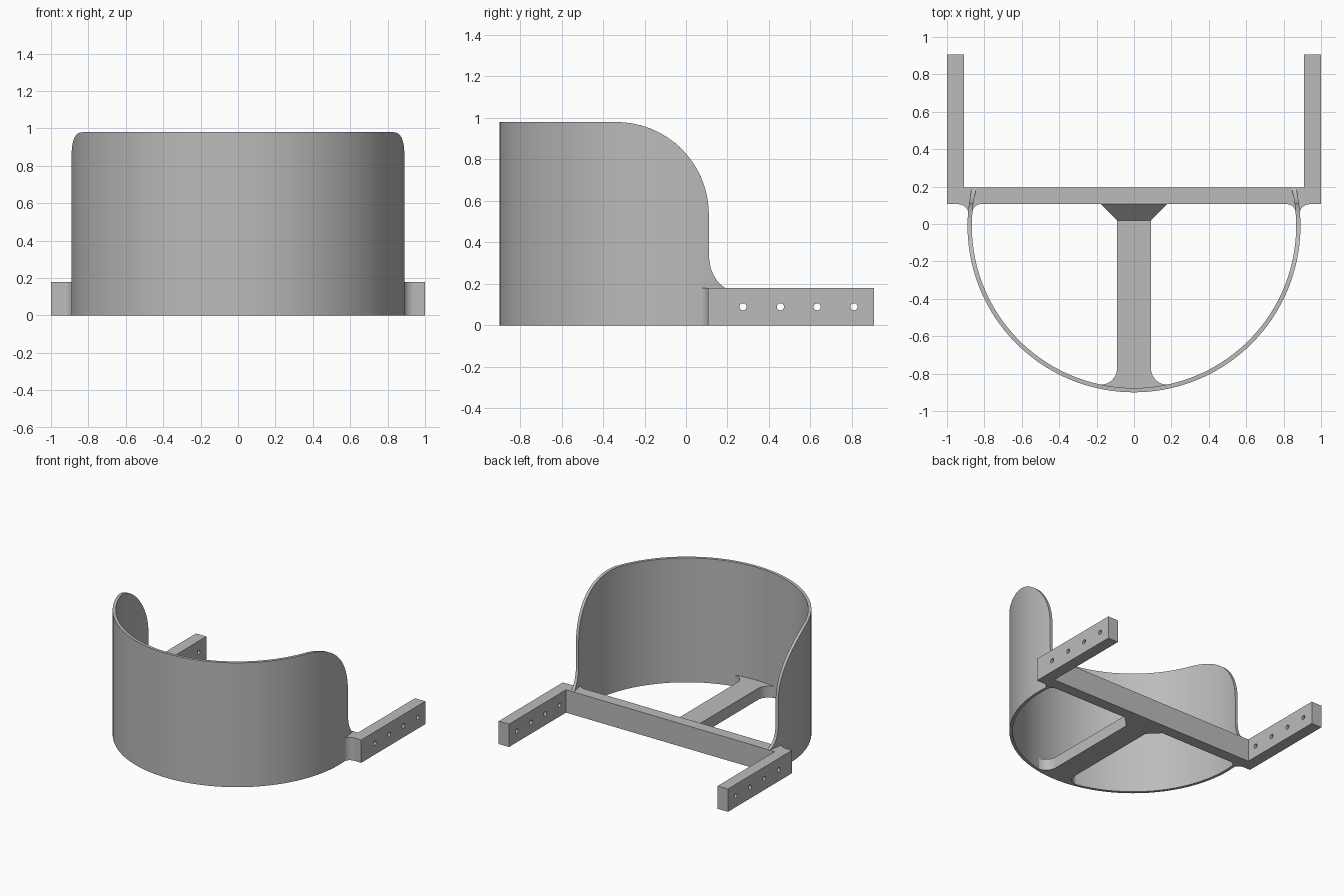
import bpy, bmesh, math
from mathutils import Matrix

cube = bpy.data.objects.get("Cube")
if cube:
    bpy.data.objects.remove(cube, do_unlink=True)

grey = bpy.data.materials.new("plain_grey")
grey.use_nodes = True
tone = (0.5, 0.5, 0.5, 1)
grey.diffuse_color = tone
grey.node_tree.nodes["Principled BSDF"].inputs["Base Color"].default_value = tone

BAR_Y, BAR_BACK, BAR_H = 0.106, 0.195, 0.18
CY, R_OUT, R_IN = -0.01, 0.89, 0.867


def finish(obj, mirror=False):
    bpy.ops.object.select_all(action='DESELECT')
    obj.select_set(True)
    bpy.context.view_layer.objects.active = obj
    obj.data.materials.clear()
    obj.data.materials.append(grey)
    bpy.ops.object.shade_smooth_by_angle(angle=math.radians(30))
    if mirror:
        obj.modifiers.new("mirror", 'MIRROR')
    return obj


def mesh_object(name, bm, mirror=False):
    bmesh.ops.recalc_face_normals(bm, faces=bm.faces)
    me = bpy.data.meshes.new(name)
    bm.to_mesh(me)
    bm.free()
    obj = bpy.data.objects.new(name, me)
    bpy.context.collection.objects.link(obj)
    return finish(obj, mirror)


def plate(name, loops, thickness, matrix, mirror=False):
    """Extruded flat outline; extra loops become holes."""
    cu = bpy.data.curves.new(name, 'CURVE')
    cu.dimensions = '2D'
    cu.fill_mode = 'BOTH'
    cu.extrude = thickness / 2
    for pts in loops:
        sp = cu.splines.new('POLY')
        sp.points.add(len(pts) - 1)
        for p, (u, v) in zip(sp.points, pts):
            p.co = (u, v, 0, 1)
        sp.use_cyclic_u = True
    obj = bpy.data.objects.new(name, cu)
    bpy.context.collection.objects.link(obj)
    bpy.ops.object.select_all(action='DESELECT')
    obj.select_set(True)
    bpy.context.view_layer.objects.active = obj
    bpy.ops.object.convert(target='MESH')
    obj = bpy.context.object
    bm = bmesh.new()
    bm.from_mesh(obj.data)
    bmesh.ops.transform(bm, matrix=matrix, verts=bm.verts)
    bmesh.ops.remove_doubles(bm, verts=bm.verts, dist=1e-5)
    bmesh.ops.recalc_face_normals(bm, faces=bm.faces)
    bm.to_mesh(obj.data)
    bm.free()
    return finish(obj, mirror)


def arc(cx, cy, r, start, end, n=10):
    return [(cx + r * math.cos(math.radians(start + (end - start) * i / n)),
             cy + r * math.sin(math.radians(start + (end - start) * i / n)))
            for i in range(n + 1)]


def on_floor(height):
    return Matrix.Translation((0, 0, height / 2))


# Curved shell: rounded shoulder, straight edge, then a concave foot
EDGE_Y, TOP, SHOULDER = 0.11, 0.98, 0.445


def shell_height(y):
    if y > EDGE_Y + 1e-5:
        k = min(1, (0.25 - y) / 0.14)
        return 0.34 - 0.177 * math.sqrt(1 - k * k)
    d = max(0, y - (EDGE_Y - SHOULDER))
    return TOP - SHOULDER + math.sqrt(max(0, SHOULDER ** 2 - d * d))


def shell_points(r):
    jump = math.asin((EDGE_Y - CY) / r)
    end = math.asin((0.19 - CY) / r)
    front = -math.pi / 2
    angles = [front + (jump - front) * math.sin(i / 60 * math.pi / 2) for i in range(61)]
    angles += [jump + 2e-4 + (end - jump - 2e-4) * i / 10 for i in range(11)]
    return [(r * math.cos(a), CY + r * math.sin(a)) for a in angles]


bm = bmesh.new()
columns = []
for (xo, yo), (xi, yi) in zip(shell_points(R_OUT), shell_points(R_IN)):
    base = 0 if yo < EDGE_Y + 1e-5 else BAR_H / 2
    columns.append([bm.verts.new(c) for c in (
        (xo, yo, base), (xo, yo, shell_height(yo)),
        (xi, yi, shell_height(yi)), (xi, yi, base))])
for a, b in zip(columns, columns[1:]):
    for i in range(4):
        j = (i + 1) % 4
        bm.faces.new((a[i], a[j], b[j], b[i]))
bm.faces.new(columns[-1])
mesh_object("curved_shell", bm, mirror=True)

# Rear crossbar
plate("crossbar", [[(-0.91, BAR_Y), (0.91, BAR_Y), (0.91, BAR_BACK), (-0.91, BAR_BACK)]],
      BAR_H, on_floor(BAR_H))

# Side arms with a row of drilled holes
holes = [arc(y, BAR_H / 2, 0.017, 0, 345, 23) for y in (0.275, 0.455, 0.632, 0.81)]
outline = [(BAR_Y, 0), (0.905, 0), (0.905, BAR_H), (BAR_Y, BAR_H)]
sideways = Matrix(((0, 0, 1, 0.955), (1, 0, 0, 0), (0, 1, 0, 0), (0, 0, 0, 1)))
plate("side_arm", [outline] + holes, 0.09, sideways, mirror=True)

# Fillets where the shell meets the crossbar
plate("outer_fillet", [[(0.876, 0.11), (0.876, 0.05)] + arc(0.94, 0.05, 0.056, 180, 90)],
      BAR_H, on_floor(BAR_H), mirror=True)
plate("inner_fillet", [[(0.872, 0.11), (0.872, 0.06)] + arc(0.818, 0.06, 0.046, 0, 90)],
      BAR_H, on_floor(BAR_H), mirror=True)

# Centre strut, flared into the shell
half = [(0.09, 0.02)] + arc(0.18, -0.77, 0.09, 180, 270) + [(0.18, -0.866)]
strut = half + [(0, -0.885)] + [(-x, y) for x, y in reversed(half)]
plate("centre_strut", [strut], 0.09, on_floor(0.09))

# Sloped gusset between strut and crossbar
bm = bmesh.new()
for s in (-1, 1):
    for x, y, z in ((0.18, BAR_Y + 0.002, BAR_H), (0.09, 0.02, 0.09)):
        bm.verts.new((s * x, y, 0))
        bm.verts.new((s * x, y, z))
bmesh.ops.convex_hull(bm, input=bm.verts)
mesh_object("strut_gusset", bm)
